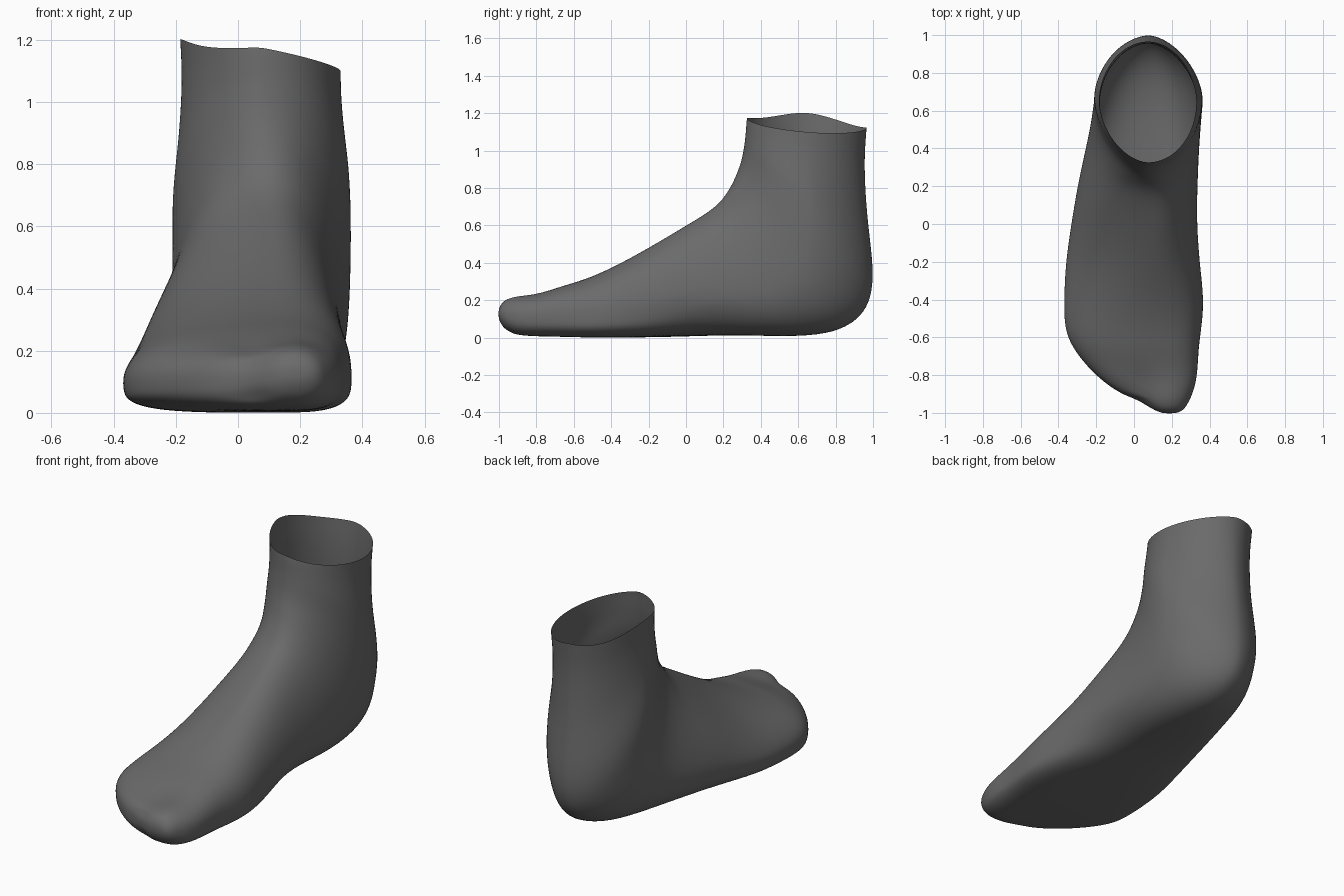
import bpy, bmesh
from math import cos, sin, pi, exp
from mathutils import Vector

N = 40  # vertices per ring

# Forefoot sections in upright planes: y, top z, bottom z, left x, right x
FOREFOOT = [
    (-1.0, .155, .095, .14, .235), (-.98, .19, .055, .085, .268),
    (-.94, .206, .028, .02, .29), (-.90, .214, .014, -.07, .31),
    (-.83, .224, .008, -.17, .33), (-.75, .245, .006, -.253, .338),
    (-.65, .28, .004, -.33, .343), (-.55, .307, .001, -.37, .357),
    (-.40, .37, 0, -.372, .374), (-.20, .48, 0, -.363, .354),
    (0, .60, .004, -.333, .339)]

# Sections fanning from instep round the heel to the leg opening:
# instep y, z, heel y, z, left x, right x
HEEL_LEG = [
    (.10, .66, .20, .010, -.305, .338), (.18, .72, .42, .008, -.268, .342),
    (.225, .785, .62, .006, -.235, .35), (.255, .84, .79, .026, -.22, .358),
    (.275, .89, .905, .083, -.212, .362), (.29, .93, .968, .157, -.212, .364),
    (.30, .97, .997, .25, -.212, .364), (.306, 1.0, 1.002, .36, -.212, .363),
    (.312, 1.04, .988, .5, -.205, .358), (.317, 1.08, .97, .65, -.192, .348),
    (.32, 1.12, .958, .82, -.184, .338), (.322, 1.15, .955, .98, -.181, .332),
    (.325, 1.175, .967, 1.122, -.187, .331)]

# Section shape by ring: ridge x, height of widest point,
# roundness upper left, upper right, lower left, lower right
SHAPE = [
    (0, .185, .5, 2, 2, 2, 2), (4, .17, .45, 2.4, 2.4, 3.2, 2.8),
    (7, .13, .33, 2.0, 2.4, 4, 3.2), (9, .12, .24, 1.5, 2.0, 3.6, 3.2),
    (10, .12, .25, 1.55, 2.0, 3.1, 3), (13, .10, .35, 1.85, 2.0, 2.35, 2.2),
    (16, .08, .47, 1.8, 2, 1.85, 1.7), (20, .078, .5, 1.7, 2, 1.8, 1.65),
    (23, .075, .5, 1.75, 2, 1.95, 1.9)]


def shape_at(i):
    for a, b in zip(SHAPE, SHAPE[1:]):
        if i <= b[0]:
            t = (i - a[0]) / (b[0] - a[0])
            return [p + (q - p) * t for p, q in zip(a[1:], b[1:])]


def bump(v, x, y, rx, ry):
    return exp(-((v.x - x) / rx) ** 2 - ((v.y - y) / ry) ** 2)


def power(v, p):
    return abs(v) ** (2 / p) * (1 if v >= 0 else -1)


sections = [(y, t, y, b, l, r) for y, t, b, l, r in FOREFOOT] + HEEL_LEG
bm = bmesh.new()
rings = []
for i, (ty, tz, by, bz, xl, xr) in enumerate(sections):
    xt, f, *rounds = shape_at(i)
    ring = []
    for k in range(N):
        c, s = cos(2 * pi * k / N), sin(2 * pi * k / N)
        p = rounds[(2 if s < 0 else 0) + (1 if c > 0 else 0)]
        x = xt + power(c, p) * ((xr - xt) if c > 0 else (xt - xl))
        h = f + power(s, p) * ((1 - f) if s > 0 else f)
        v = Vector((x, by + (ty - by) * h, bz + (tz - bz) * h))
        # leg opening: low on the inner side, peaked on the outer side
        u = (x - .075) / .258
        v.z += max(0, (i - 19) / 4) * (-.05 * u if u > 0 else .05 * u ** 4)
        # big toe swelling, groove beside it
        if v.y < -.5:
            up = max(0, min(1, (v.z - .06) / .1))
            v.z += up * (.008 * bump(v, .2, -.9, .09, .1) - .018 * bump(v, .04, -.87, .06, .1))
            v.y += .018 * bump(v, .05, -.95, .04, .06)
        # inner arch
        low = max(0, 1 - v.z / .2)
        if v.x > 0 and i < 15:
            g = exp(-((v.y - .08) / .25) ** 2) * low * v.x / .33
            v.x -= .075 * g
            v.z += .02 * g
        ring.append(bm.verts.new(v))
    rings.append(ring)

# Skin the rings, close the toe tip, leave the leg open
for a, b in zip(rings, rings[1:]):
    for k in range(N):
        n = (k + 1) % N
        bm.faces.new((a[k], a[n], b[n], b[k]))
tip = bm.verts.new(sum((v.co for v in rings[0]), Vector()) / N + Vector((0, -.003, 0)))
for k in range(N):
    bm.faces.new((tip, rings[0][(k + 1) % N], rings[0][k]))
bmesh.ops.recalc_face_normals(bm, faces=bm.faces)
for face in bm.faces:
    face.smooth = True

mesh = bpy.data.meshes.new("foot")
bm.to_mesh(mesh)
bm.free()
foot = bpy.data.objects.new("foot", mesh)
bpy.context.collection.objects.link(foot)
sub = foot.modifiers.new("smooth", 'SUBSURF')
sub.levels = sub.render_levels = 2

# Dark grey surface
grey = bpy.data.materials.new("dark_grey")
grey.diffuse_color = (.145, .145, .145, 1)
mesh.materials.append(grey)
